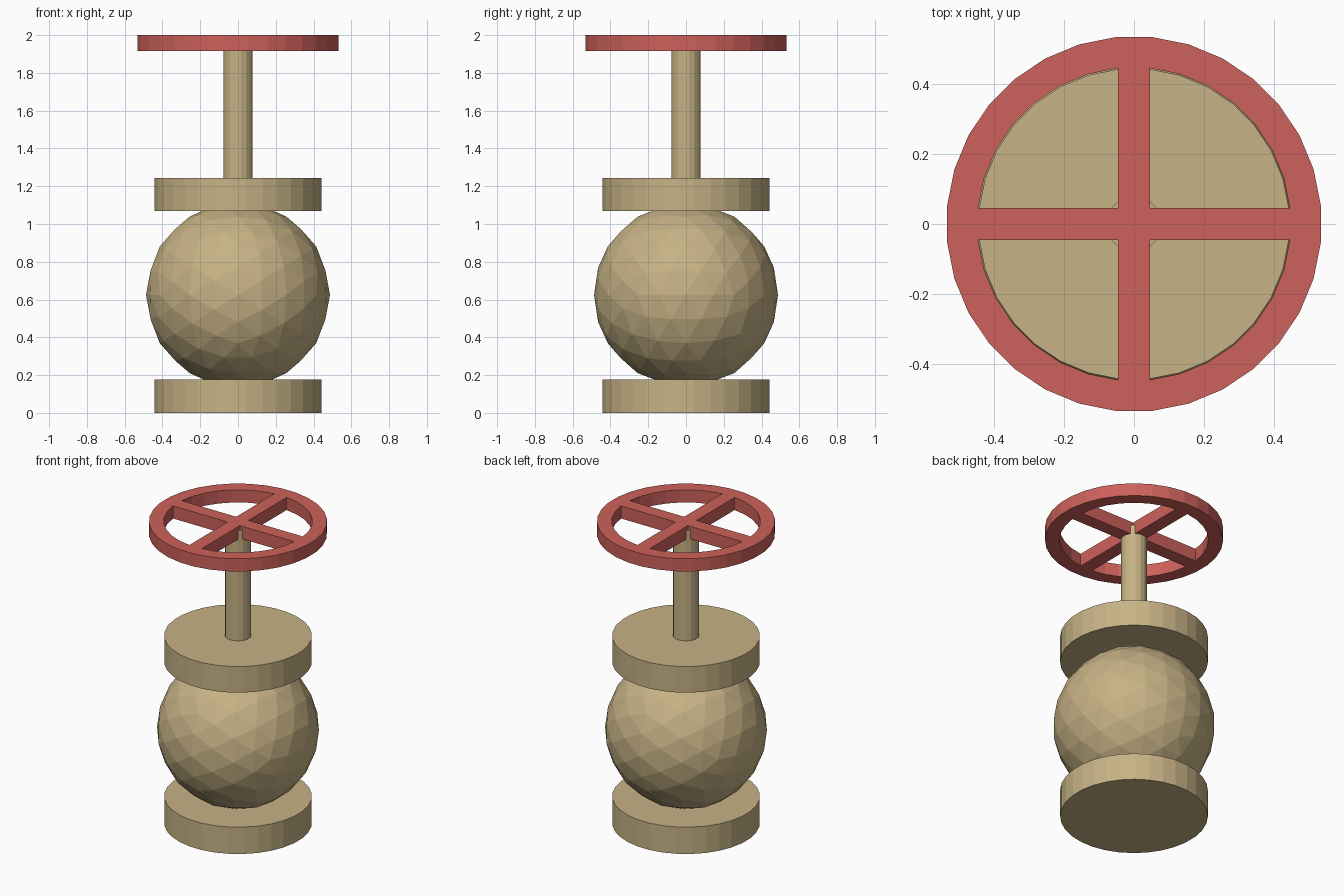
import bpy, bmesh, math
from mathutils import Matrix

if "Cube" in bpy.data.objects:
    bpy.data.objects.remove(bpy.data.objects["Cube"])


def material(name, rgb):
    m = bpy.data.materials.new(name)
    m.diffuse_color = (*rgb, 1.0)
    m.use_nodes = True
    m.node_tree.nodes["Principled BSDF"].inputs["Base Color"].default_value = m.diffuse_color
    return m


BRASS = material("dull brass", (0.565, 0.445, 0.235))
RED = material("wheel red", (0.61, 0.12, 0.105))


def finish(bm, name, mat):
    bmesh.ops.recalc_face_normals(bm, faces=bm.faces)
    me = bpy.data.meshes.new(name)
    bm.to_mesh(me)
    bm.free()
    me.materials.append(mat)
    ob = bpy.data.objects.new(name, me)
    bpy.context.collection.objects.link(ob)
    return ob


def cylinder(name, apothem, z0, z1, sides, mat):
    """Upright prism with flat sides facing the axes."""
    bm = bmesh.new()
    r = apothem / math.cos(math.pi / sides)
    place = Matrix.Translation((0, 0, (z0 + z1) / 2)) @ Matrix.Rotation(math.pi / sides, 4, 'Z')
    bmesh.ops.create_cone(bm, cap_ends=True, segments=sides, radius1=r, radius2=r,
                          depth=z1 - z0, matrix=place)
    return finish(bm, name, mat)


# Flanges and stem
cylinder("bottom_flange", 0.442, 0.0, 0.178, 32, BRASS)
cylinder("top_flange", 0.442, 1.07, 1.243, 32, BRASS)
cylinder("stem", 0.078, 1.20, 1.975, 16, BRASS)

# Faceted ball body, turned so an icosahedron edge lies on top
bm = bmesh.new()
tilt = Matrix.Rotation(-math.atan(2) / 2, 4, 'Y')
bmesh.ops.create_icosphere(bm, subdivisions=3, radius=0.487,
                           matrix=Matrix.Translation((0, 0, 0.625)) @ tilt)
finish(bm, "ball_body", BRASS)

# Handwheel rim: rectangular section swept round
Z0, Z1, N = 1.916, 2.0, 32
R_OUT, R_IN = 0.533 / math.cos(math.pi / N), 0.447
bm = bmesh.new()
section = [(R_OUT, Z0), (R_OUT, Z1), (R_IN, Z1), (R_IN, Z0)]
rings = []
for i in range(N):
    a = 2 * math.pi * (i + 0.5) / N
    rings.append([bm.verts.new((r * math.cos(a), r * math.sin(a), z)) for r, z in section])
for i in range(N):
    p, q = rings[i], rings[(i + 1) % N]
    for k in range(4):
        bm.faces.new((p[k], q[k], q[(k + 1) % 4], p[(k + 1) % 4]))
finish(bm, "handwheel_rim", RED)


# Handwheel spokes: one full bar and two half bars crossing it
def spoke(name, x0, x1, y0, y1):
    bm = bmesh.new()
    bmesh.ops.create_cube(bm, size=1, matrix=Matrix.Translation(
        ((x0 + x1) / 2, (y0 + y1) / 2, (Z0 + Z1) / 2)) @ Matrix.Diagonal(
        (x1 - x0, y1 - y0, Z1 - Z0, 1)))
    finish(bm, name, RED)


W, L = 0.045, 0.45
spoke("cross_spoke", -L, L, -W, W)
spoke("back_spoke", -W, W, W, L)
spoke("front_spoke", -W, W, -L, -W)
